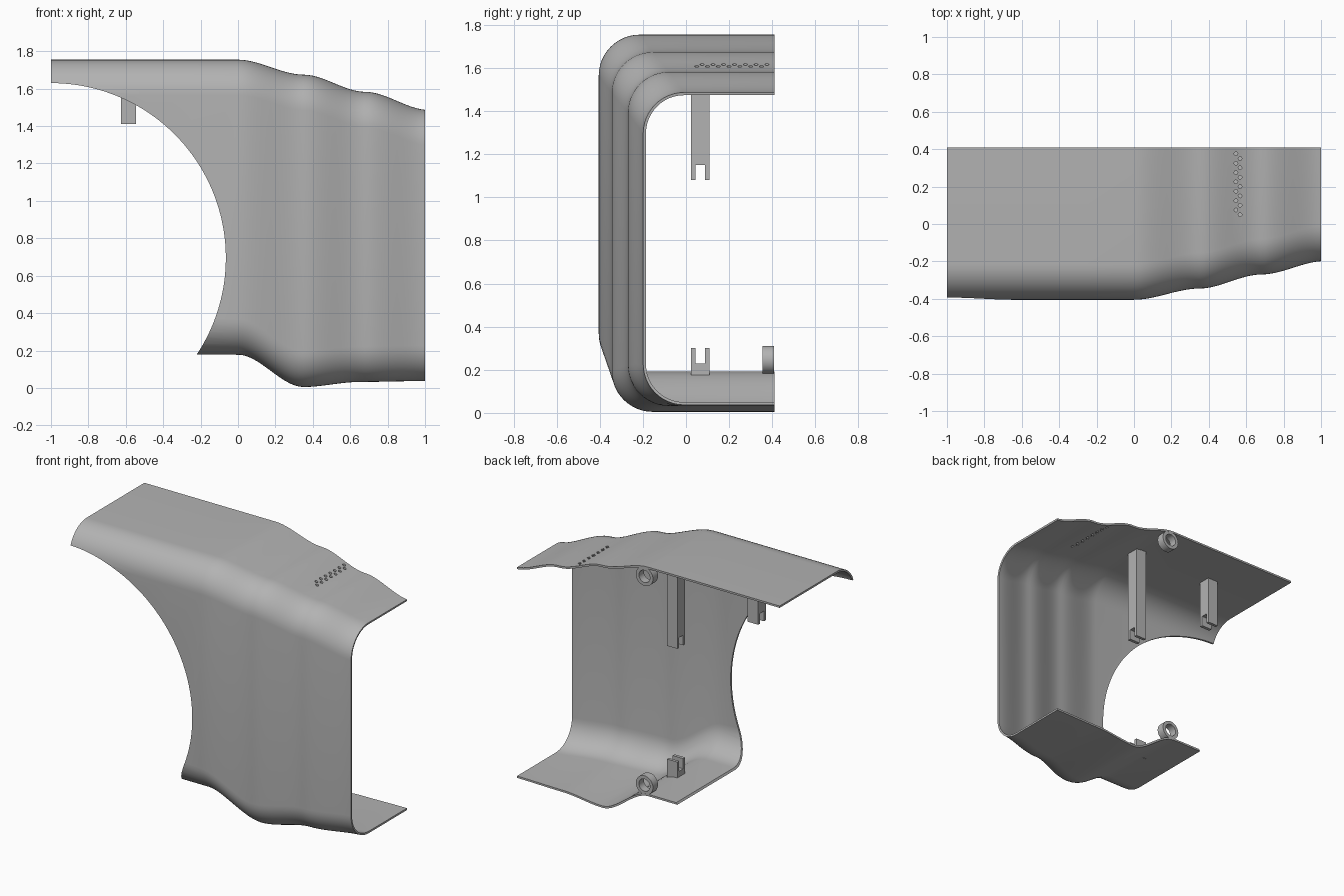
import bpy, bmesh, math
from mathutils import Matrix, Vector

if "Cube" in bpy.data.objects:
    bpy.data.objects.remove(bpy.data.objects["Cube"], do_unlink=True)

grey = bpy.data.materials.new("plain grey")
grey.use_nodes = True
GREY = (0.45, 0.45, 0.45, 1)
grey.diffuse_color = GREY
grey.node_tree.nodes["Principled BSDF"].inputs["Base Color"].default_value = GREY

BACK, THICK = 0.41, 0.013


def make(name, bm):
    bmesh.ops.recalc_face_normals(bm, faces=bm.faces)
    mesh = bpy.data.meshes.new(name)
    bm.to_mesh(mesh)
    bm.free()
    mesh.materials.append(grey)
    ob = bpy.data.objects.new(name, mesh)
    bpy.context.collection.objects.link(ob)
    return ob


def activate(ob):
    bpy.ops.object.select_all(action='DESELECT')
    ob.select_set(True)
    bpy.context.view_layer.objects.active = ob


def cut(ob, cutter):
    mod = ob.modifiers.new("cut", 'BOOLEAN')
    mod.operation, mod.solver, mod.object = 'DIFFERENCE', 'EXACT', cutter
    activate(ob)
    bpy.ops.object.modifier_apply(modifier=mod.name)
    bpy.data.objects.remove(cutter, do_unlink=True)


def add_cylinder(bm, centre, radius, depth, segments, along_y=False):
    turn = Matrix.Rotation(math.pi / 2 if along_y else 0, 4, 'X')
    bmesh.ops.create_cone(bm, cap_ends=True, segments=segments, radius1=radius,
                          radius2=radius, depth=depth,
                          matrix=Matrix.Translation(centre) @ turn)


def cylinder(name, *args):
    bm = bmesh.new()
    add_cylinder(bm, *args)
    return make(name, bm)


def steps(x, knots):
    """Height at x of a line that eases from knot to knot."""
    if x <= knots[0][0]:
        return knots[0][1]
    for (a, u), (b, v) in zip(knots, knots[1:]):
        if x <= b:
            t = (x - a) / (b - a)
            return u + (v - u) * t * t * (3 - 2 * t)
    return knots[-1][1]


# Rippled shell: a C-shaped section swept along x
TOP = [(0, 1.755), (0.35, 1.675), (0.68, 1.583), (1.02, 1.486)]
FRONT = [(0, -0.405), (0.35, -0.345), (0.68, -0.27), (1.02, -0.198)]
BOTTOM = [(0, 0.178), (0.35, 0.005), (0.65, 0.032), (1, 0.037)]
ARC, RADIUS = 12, 0.19


def section(x):
    top, front, low = steps(x, TOP), steps(x, FRONT), steps(x, BOTTOM)
    pts = [(BACK, top)]
    for cz, start in ((top - RADIUS, 90), (low + RADIUS, 180)):
        for i in range(ARC + 1):
            a = math.radians(start + 90 * i / ARC)
            pts.append((front + RADIUS + RADIUS * math.cos(a), cz + RADIUS * math.sin(a)))
    return [Vector((x, y, z)) for y, z in pts + [(BACK, low)]]


bm = bmesh.new()
xs = [-1, -0.75, -0.5, -0.25] + [i / 40 for i in range(41)]
rows = [[bm.verts.new(p) for p in section(x)] for x in xs]
for r, s in zip(rows, rows[1:]):
    for i in range(len(r) - 1):
        bm.faces.new((r[i], r[i + 1], s[i + 1], s[i]))
shell = make("shell", bm)
wall = min(shell.data.polygons, key=lambda p: p.center.y)
solid = shell.modifiers.new("thickness", 'SOLIDIFY')
solid.thickness = THICK
solid.offset = -1 if wall.normal.y < 0 else 1
activate(shell)
bpy.ops.object.modifier_apply(modifier=solid.name)

# Round side opening
cut(shell, cylinder("opening_cutter", (-1, 0, 0.695), 0.935, 3, 160, True))

# Two staggered rows of vent holes
bm = bmesh.new()
for row, x in enumerate((0.567, 0.545)):
    for i in range(7):
        add_cylinder(bm, (x, 0.05 + 0.05 * i + 0.025 * row, 1.62), 0.01, 0.3, 12)
cut(shell, make("vent_cutter", bm))
activate(shell)
bpy.ops.object.shade_smooth_by_angle(angle=math.radians(35))


# Forked posts: a notched outline extruded along x
def post(name, x, base, tip):
    notch = tip + math.copysign(0.07, base - tip)
    outline = [(0.023, base), (0.023, tip), (0.045, tip), (0.045, notch),
               (0.088, notch), (0.088, tip), (0.108, tip), (0.108, base)]
    bm = bmesh.new()
    face = bm.faces.new([bm.verts.new((x - 0.04, y, z)) for y, z in outline])
    out = bmesh.ops.extrude_face_region(bm, geom=[face])["geom"]
    bmesh.ops.translate(bm, vec=(0.08, 0, 0),
                        verts=[v for v in out if isinstance(v, bmesh.types.BMVert)])
    make(name, bm)


post("long_upper_post", 0.03, 1.745, 1.08)
post("short_upper_post", -0.585, 1.745, 1.41)
post("lower_post", 0.03, 0.175, 0.30)

# Round mounting rings at the back edge
for name, z in (("upper_ring", 1.683), ("lower_ring", 0.246)):
    ring = cylinder(name, (0.03, 0.382, z), 0.065, 0.055, 40, True)
    cut(ring, cylinder("bore_cutter", (0.03, 0.382, z), 0.042, 0.2, 40, True))
    activate(ring)
    bpy.ops.object.shade_smooth_by_angle(angle=math.radians(35))
